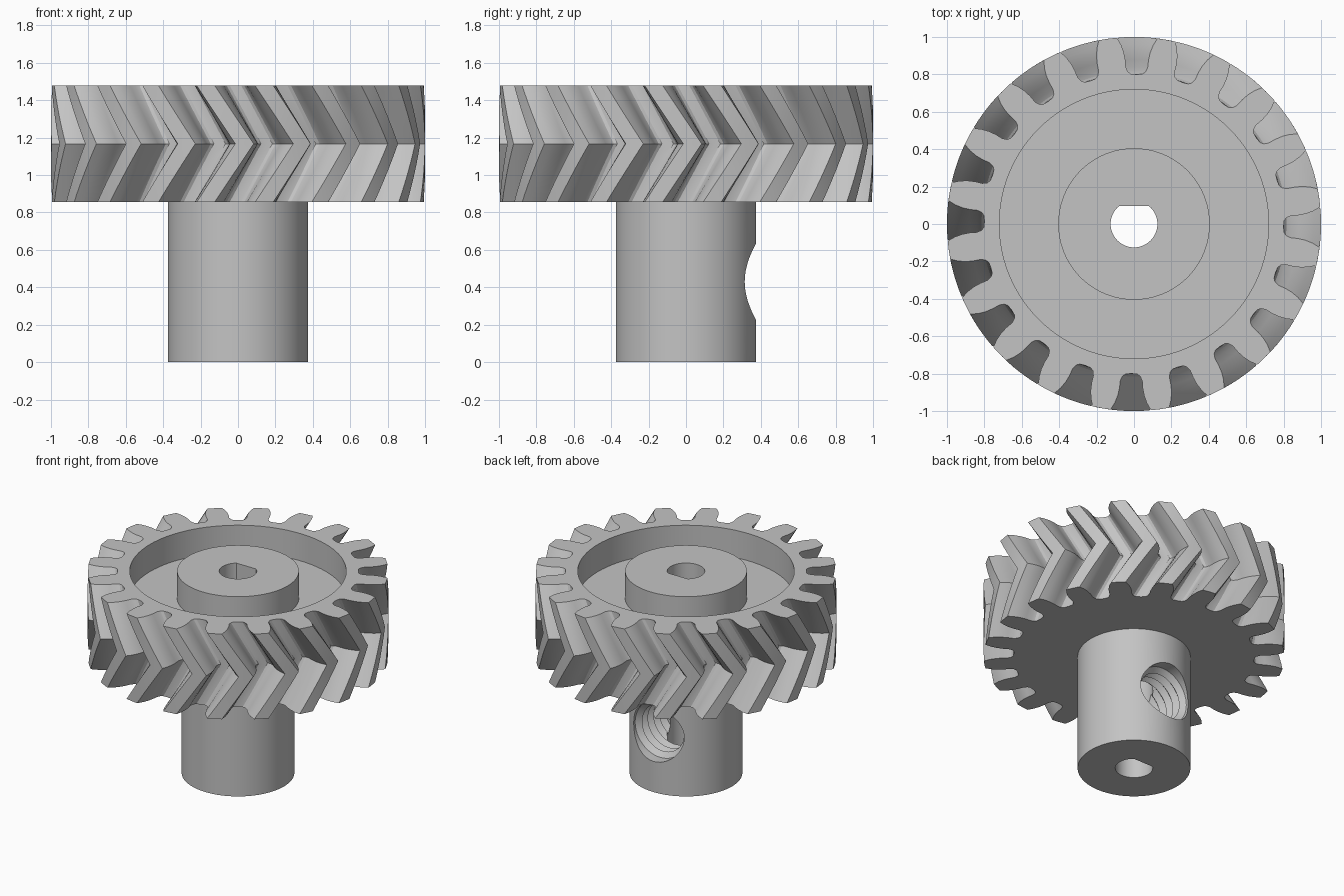
import bpy, bmesh, math
from mathutils import Matrix

if "Cube" in bpy.data.objects:
    bpy.data.objects.remove(bpy.data.objects["Cube"])

GREY = (0.55, 0.55, 0.55, 1)
mat = bpy.data.materials.new("plain grey")
mat.use_nodes = True
mat.diffuse_color = GREY
mat.node_tree.nodes["Principled BSDF"].inputs["Base Color"].default_value = GREY

TEETH = 20
Z_LOW, Z_TOP = 0.855, 1.48
TWIST = math.radians(12)


def loft(name, rings, wrap=False, matrix=Matrix()):
    """Skin a stack of equal rings; cap the ends or join last to first."""
    bm = bmesh.new()
    loops = [[bm.verts.new(p) for p in ring] for ring in rings]
    n = len(loops[0])
    pairs = list(zip(loops, loops[1:])) + ([(loops[-1], loops[0])] if wrap else [])
    for a, b in pairs:
        for i in range(n):
            j = (i + 1) % n
            bm.faces.new((a[i], a[j], b[j], b[i]))
    if not wrap:
        bm.faces.new(loops[0][::-1])
        bm.faces.new(loops[-1])
    bm.transform(matrix)
    bmesh.ops.recalc_face_normals(bm, faces=bm.faces)
    mesh = bpy.data.meshes.new(name)
    bm.to_mesh(mesh)
    bm.free()
    mesh.materials.append(mat)
    ob = bpy.data.objects.new(name, mesh)
    bpy.context.collection.objects.link(ob)
    return ob


def circle(r, z, n=96, flat=9):
    turn = 2 * math.pi / n
    return [(r * math.cos(i * turn), min(flat, r * math.sin(i * turn)), z)
            for i in range(n)]


def combine(target, other, operation):
    mod = target.modifiers.new(other.name, 'BOOLEAN')
    mod.object, mod.operation, mod.solver = other, operation, 'EXACT'
    bpy.context.view_layer.objects.active = target
    bpy.ops.object.modifier_apply(modifier=mod.name)
    bpy.data.objects.remove(other)


# Tooth gap flank: radius and half width in degrees, root to tip
flank = [(0.803, 2.2), (0.815, 3.3), (0.84, 4.0), (0.88, 4.05),
         (0.92, 4.4), (0.96, 5.1), (1.0, 6.2)]
gap = [(r, -a) for r, a in reversed(flank)] + [(0.8, 0)] + flank + [(1, 9)]


def gear_ring(z, turn):
    ring = []
    for t in range(TEETH):
        for r, a in gap:
            angle = math.radians(a + t * 360 / TEETH - 1) + turn
            ring.append((r * math.cos(angle), r * math.sin(angle), z))
    return ring


# Herringbone gear wheel: twist rises to mid height, then reverses
STEPS = 12
rings = []
for i in range(STEPS + 1):
    f = i / STEPS
    rings.append(gear_ring(Z_LOW + f * (Z_TOP - Z_LOW), TWIST * (1 - abs(2 * f - 1))))
gear = loft("herringbone_gear", rings)

# Shaft below the wheel
combine(gear, loft("shaft", [circle(0.375, 0), circle(0.375, 1.0)]), 'UNION')

# Ring recess in the top, leaving the central hub
floor = Z_TOP - 0.2
combine(gear, loft("recess", [circle(0.405, floor), circle(0.72, floor),
                              circle(0.72, 2), circle(0.405, 2)], wrap=True), 'DIFFERENCE')

# D-shaped bore
combine(gear, loft("bore", [circle(0.125, z, 64, 0.095) for z in (-0.5, 2)]), 'DIFFERENCE')

# Threaded set screw hole at the back
PITCH = 0.066
threads = [circle(0.205 if i % 2 else 0.17, i * PITCH / 2, 48) for i in range(10)]
threads.append(circle(0.205, 0.6, 48))
place = Matrix.Translation((0, 0, 0.43)) @ Matrix.Rotation(-math.pi / 2, 4, 'X')
combine(gear, loft("screw_hole", threads, matrix=place), 'DIFFERENCE')

bpy.ops.object.select_all(action='DESELECT')
gear.select_set(True)
bpy.context.view_layer.objects.active = gear
bpy.ops.object.shade_smooth_by_angle(angle=math.radians(25))
